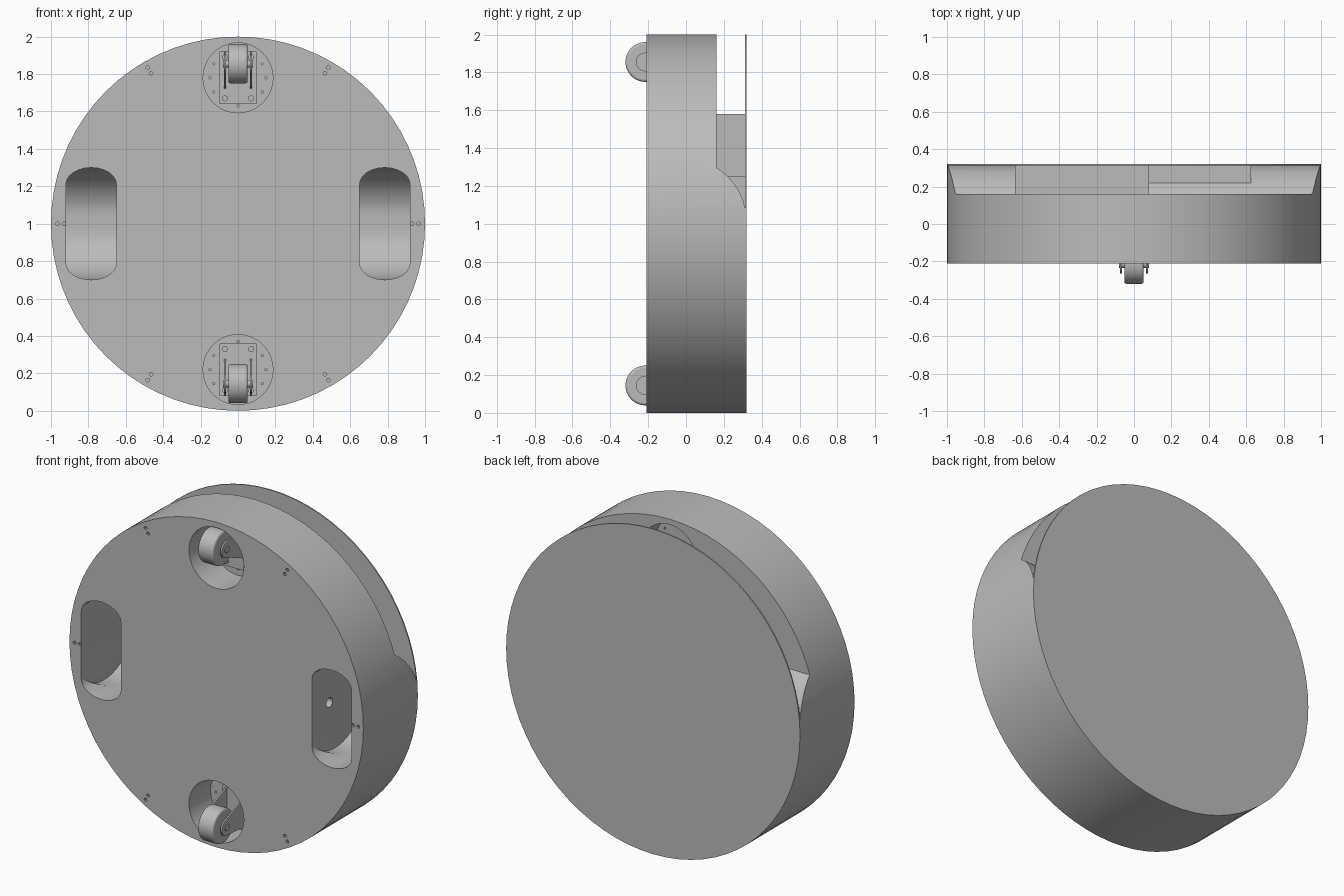
import bpy, bmesh, math
from mathutils import Vector, Matrix

if "Cube" in bpy.data.objects:
    bpy.data.objects.remove(bpy.data.objects["Cube"])

grey = bpy.data.materials.new("plain_grey")
grey.use_nodes = True
GREY = (0.5, 0.5, 0.5, 1)
grey.diffuse_color = GREY
grey.node_tree.nodes["Principled BSDF"].inputs["Base Color"].default_value = GREY


def finish(bm, name):
    bmesh.ops.recalc_face_normals(bm, faces=bm.faces)
    mesh = bpy.data.meshes.new(name)
    bm.to_mesh(mesh)
    bm.free()
    mesh.materials.append(grey)
    ob = bpy.data.objects.new(name, mesh)
    bpy.context.collection.objects.link(ob)
    return ob


def prism(name, points, direction):
    """Extrude a closed outline along a direction."""
    bm = bmesh.new()
    face = bm.faces.new([bm.verts.new(p) for p in points])
    out = bmesh.ops.extrude_face_region(bm, geom=[face])
    bmesh.ops.translate(bm, vec=direction,
                        verts=[v for v in out["geom"] if isinstance(v, bmesh.types.BMVert)])
    return finish(bm, name)


def disc(name, x, z, r, y0, y1, n=32):
    """Cylinder along y."""
    ring = [(x + r * math.cos(2 * math.pi * i / n), y0, z + r * math.sin(2 * math.pi * i / n))
            for i in range(n)]
    return prism(name, ring, (0, y1 - y0, 0))


def drum(name, x0, x1, y, z, r, n=32, ymax=9):
    """Cylinder along x, optionally flattened at ymax."""
    ring = [(x0, min(ymax, y + r * math.cos(2 * math.pi * (i + .5) / n)),
             z + r * math.sin(2 * math.pi * (i + .5) / n)) for i in range(n)]
    return prism(name, ring, (x1 - x0, 0, 0))


def box(name, lo, hi):
    return prism(name, [(lo[0], lo[1], lo[2]), (hi[0], lo[1], lo[2]),
                        (hi[0], hi[1], lo[2]), (lo[0], hi[1], lo[2])], (0, 0, hi[2] - lo[2]))


def cut(target, cutters):
    """Subtract the cutters, apply, then remove them."""
    for c in cutters:
        m = target.modifiers.new("cut", "BOOLEAN")
        m.operation, m.solver, m.object = "DIFFERENCE", "EXACT", c
        c.hide_render = True
    bpy.context.view_layer.update()
    dg = bpy.context.evaluated_depsgraph_get()
    mesh = bpy.data.meshes.new_from_object(target.evaluated_get(dg))
    target.modifiers.clear()
    target.data = mesh
    for c in cutters:
        bpy.data.objects.remove(c)


# Main round housing with the stepped-down upper rear
FRONT, STEP, REAR = -0.21, 0.16, 0.312
body = disc("housing", 0, 1, 1, FRONT, REAR, 72)
arc = []
for i in range(9):
    y = STEP + (0.325 - STEP) * i / 8
    arc.append((-1.2, y, 1 + math.sqrt(max(0, 0.35 ** 2 - (y + 0.025) ** 2))))
cutters = [prism("step_cutter", arc + [(-1.2, 0.325, 2.2), (-1.2, STEP, 2.2)], (2.4, 0, 0))]

# Drive wheel wells: rounded slot in front, drum cavity behind, axle hole
for s in (-1, 1):
    slot = []
    for i in range(13):
        a = math.pi * i / 12
        slot.append((s * 0.785 + 0.135 * math.cos(a), -0.3, 1.21 + 0.09 * math.sin(a)))
    slot += [(2 * s * 0.785 - p[0], p[1], 2 - p[2]) for p in slot]
    cutters.append(prism("slot_cutter", slot, (0, 0.32, 0)))
    cutters.append(drum("drum_cutter", s * 0.65, s * 0.92, 0.02, 1, 0.3, 40, 0.31))
    cutters.append(drum("axle_cutter", s * 0.55, s * 0.7, -0.04, 1, 0.03, 16))

# Caster wells
for z in (0.22, 1.78):
    cutters.append(disc("well_cutter", 0, z, 0.187, -0.3, STEP + 0.02, 40))

# Paired screw holes around the rim
for k in range(6):
    a = math.pi * k / 3
    for r in (0.93, 0.965):
        cutters.append(disc("screw_cutter", r * math.cos(a), 1 + r * math.sin(a),
                            0.01, -0.3, -0.17, 10))
cut(body, cutters)
parts = [body]

# Thin rear cover and the boxes inside the rear gap
parts.append(disc("rear_cover", 0, 1, 1, REAR, 0.32, 72))
parts.append(box("tall_inner_box", (-0.635, STEP - 0.01, 1.0), (0.08, REAR, 1.58)))
parts.append(box("low_inner_box", (0.08, STEP - 0.01, 1.0), (0.625, REAR, 1.25)))


def place(ob, mirrored):
    """Flip a part to the lower caster when asked."""
    if mirrored:
        ob.data.transform(Matrix.Translation((0, 0, 2)) @ Matrix.Scale(-1, 4, Vector((0, 0, 1))))
        ob.data.flip_normals()
    parts.append(ob)


# Casters: mounting disc, base plate with bolts, fork, wheel and axle
for tag, mirrored in (("upper", False), ("lower", True)):
    mount = disc(tag + "_caster_mount", 0, 1.78, 0.188, 0, 0.02, 40)
    holes = [disc("dot", 0.15 * math.cos(math.pi * k / 6), 1.78 + 0.15 * math.sin(math.pi * k / 6),
                  0.006, -0.05, 0.05, 8) for k in range(12)]
    cut(mount, holes)
    place(mount, mirrored)
    place(box(tag + "_caster_plate", (-0.098, -0.015, 1.64), (0.098, 0, 1.92)), mirrored)
    for x in (-0.07, 0.07):
        for z in (1.67, 1.89):
            place(disc(tag + "_caster_bolt", x, z, 0.016, -0.028, -0.01, 12), mirrored)
        fork = [(x - 0.005, -0.01, 1.72), (x - 0.005, -0.01, 1.92)]
        fork += [(x - 0.005, -0.215 - 0.05 * math.sin(math.pi * i / 8),
                  1.855 + 0.05 * math.cos(math.pi * i / 8)) for i in range(9)]
        place(prism(tag + "_caster_fork", fork, (0.01, 0, 0)), mirrored)
    wheel = drum(tag + "_caster_wheel", -0.052, 0.052, -0.215, 1.855, 0.105, 40)
    bev = wheel.modifiers.new("rounded_rim", "BEVEL")
    bev.width, bev.segments, bev.limit_method = 0.012, 3, "ANGLE"
    place(wheel, mirrored)
    place(drum(tag + "_caster_axle", -0.08, 0.08, -0.215, 1.855, 0.02, 16), mirrored)

# Smooth the curved walls and keep the edges crisp
bpy.ops.object.select_all(action="DESELECT")
for ob in parts:
    ob.select_set(True)
bpy.context.view_layer.objects.active = body
bpy.ops.object.shade_smooth_by_angle(angle=math.radians(30))
